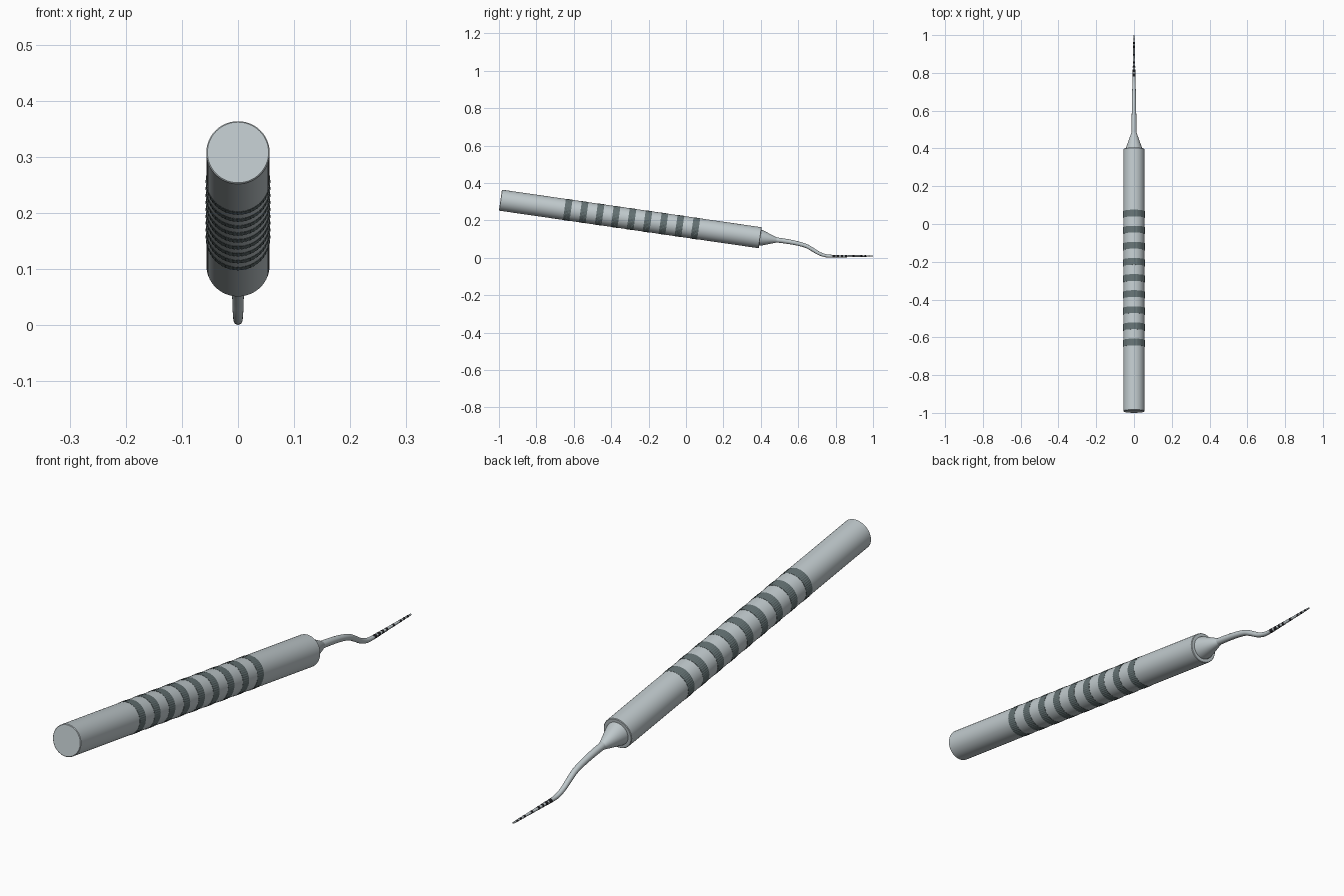
import bpy, bmesh, math
from mathutils import Vector, Matrix

cube = bpy.data.objects.get("Cube")
if cube:
    bpy.data.objects.remove(cube, do_unlink=True)


def material(name, rgb):
    m = bpy.data.materials.new(name)
    m.use_nodes = True
    m.diffuse_color = (*rgb, 1)
    m.node_tree.nodes["Principled BSDF"].inputs["Base Color"].default_value = (*rgb, 1)
    return m


steel = material("brushed steel", (0.53, 0.59, 0.61))
grip_grey = material("dark grip grey", (0.13, 0.17, 0.175))
black = material("marking black", (0.015, 0.015, 0.018))

# Handle axis, running from the rear end to the working end
REAR = Vector((0, -0.992, 0.308))
NOSE = Vector((0, 0.397, 0.107))
AXIS = (NOSE - REAR).normalized()
LENGTH = (NOSE - REAR).length
RADIUS = 0.0565


def loft(name, rings, mat, sides=48, tooth=0.0, angle=35):
    """Skin circles given as (centre, direction, radius) and cap both ends."""
    bm = bmesh.new()
    loops = []
    for centre, direction, radius in rings:
        u = Vector((1, 0, 0))
        v = direction.cross(u).normalized()
        loop = []
        for i in range(sides):
            a = math.tau * i / sides
            r = radius - tooth * (i % 2)
            loop.append(bm.verts.new(centre + r * (u * math.cos(a) + v * math.sin(a))))
        loops.append(loop)
    for a, b in zip(loops, loops[1:]):
        for i in range(sides):
            j = (i + 1) % sides
            bm.faces.new((a[i], a[j], b[j], b[i]))
    bm.faces.new(loops[0])
    bm.faces.new(loops[-1])
    bmesh.ops.recalc_face_normals(bm, faces=bm.faces)
    mesh = bpy.data.meshes.new(name)
    bm.to_mesh(mesh)
    bm.free()
    mesh.materials.append(mat)
    obj = bpy.data.objects.new(name, mesh)
    bpy.context.collection.objects.link(obj)
    bpy.ops.object.select_all(action='DESELECT')
    obj.select_set(True)
    bpy.context.view_layer.objects.active = obj
    bpy.ops.object.shade_smooth_by_angle(angle=math.radians(angle))
    return obj


def on_axis(profile):
    return [(REAR + AXIS * d, AXIS, r) for d, r in profile]


# Handle with finely eased ends
loft("handle", on_axis([(0, RADIUS - 0.002), (0.002, RADIUS),
                        (LENGTH - 0.002, RADIUS), (LENGTH, RADIUS - 0.002)]), steel, 64)

# Knurled grip bands
for k in range(9):
    mid = 0.05 - 0.0853 * k
    d = (mid - REAR.y) / AXIS.y
    loft(f"grip_band_{k + 1}", on_axis([(d - 0.018, RADIUS + 0.001), (d + 0.018, RADIUS + 0.001)]),
         grip_grey, 96, tooth=0.0008, angle=5)

# Tapered collar between handle and shank
loft("collar", on_axis([(LENGTH - 0.01, 0.044), (LENGTH + 0.008, 0.042),
                        (LENGTH + 0.086, 0.0145), (LENGTH + 0.092, 0.012)]), steel)

# Curved shank and straight probe tip: (y, z, radius)
PATH = [(0.47, 0.097, 0.0135), (0.53, 0.089, 0.0128), (0.59, 0.078, 0.0118),
        (0.64, 0.064, 0.0108), (0.675, 0.045, 0.0102), (0.71, 0.024, 0.0094),
        (0.745, 0.0115, 0.0085), (0.78, 0.0085, 0.0075), (0.82, 0.0085, 0.0065),
        (1.0, 0.0095, 0.003)]


def smooth_path(points, steps=6):
    """Catmull-Rom interpolation, leaving the last long span straight."""
    p = [Vector(q) for q in points]
    out = []
    for i in range(len(p) - 2):
        a, b, c, e = p[max(i - 1, 0)], p[i], p[i + 1], p[i + 2]
        if i == len(p) - 3:
            e = c + (c - b)
        for s in range(steps):
            t = s / steps
            out.append(0.5 * (2 * b + (c - a) * t + (2 * a - 5 * b + 4 * c - e) * t * t
                              + (3 * b - a - 3 * c + e) * t ** 3))
    return out + p[-2:]


pts = smooth_path(PATH)
rings = []
for i, q in enumerate(pts):
    step = pts[min(i + 1, len(pts) - 1)] - pts[max(i - 1, 0)]
    rings.append((Vector((0, q.x, q.y)), Vector((0, step.x, step.y)).normalized(), q.z))
loft("shank_and_tip", rings, steel, 24, angle=60)

# Depth marks on the tip: (centre y, half length)
MARKS = [(0.79, 0.008), (0.812, 0.007), (0.834, 0.005), (0.856, 0.005),
         (0.896, 0.005), (0.938, 0.005), (0.959, 0.005), (0.98, 0.005)]


def tip_ring(y):
    t = min(max((y - 0.82) / 0.18, -0.25), 1)
    return (Vector((0, y, 0.0085 + 0.001 * max(t, 0))), Vector((0, 1, 0)),
            0.0069 - 0.0035 * t)


for k, (y, half) in enumerate(MARKS):
    loft(f"depth_mark_{k + 1}", [tip_ring(y - half), tip_ring(y + half)], black, 24)
